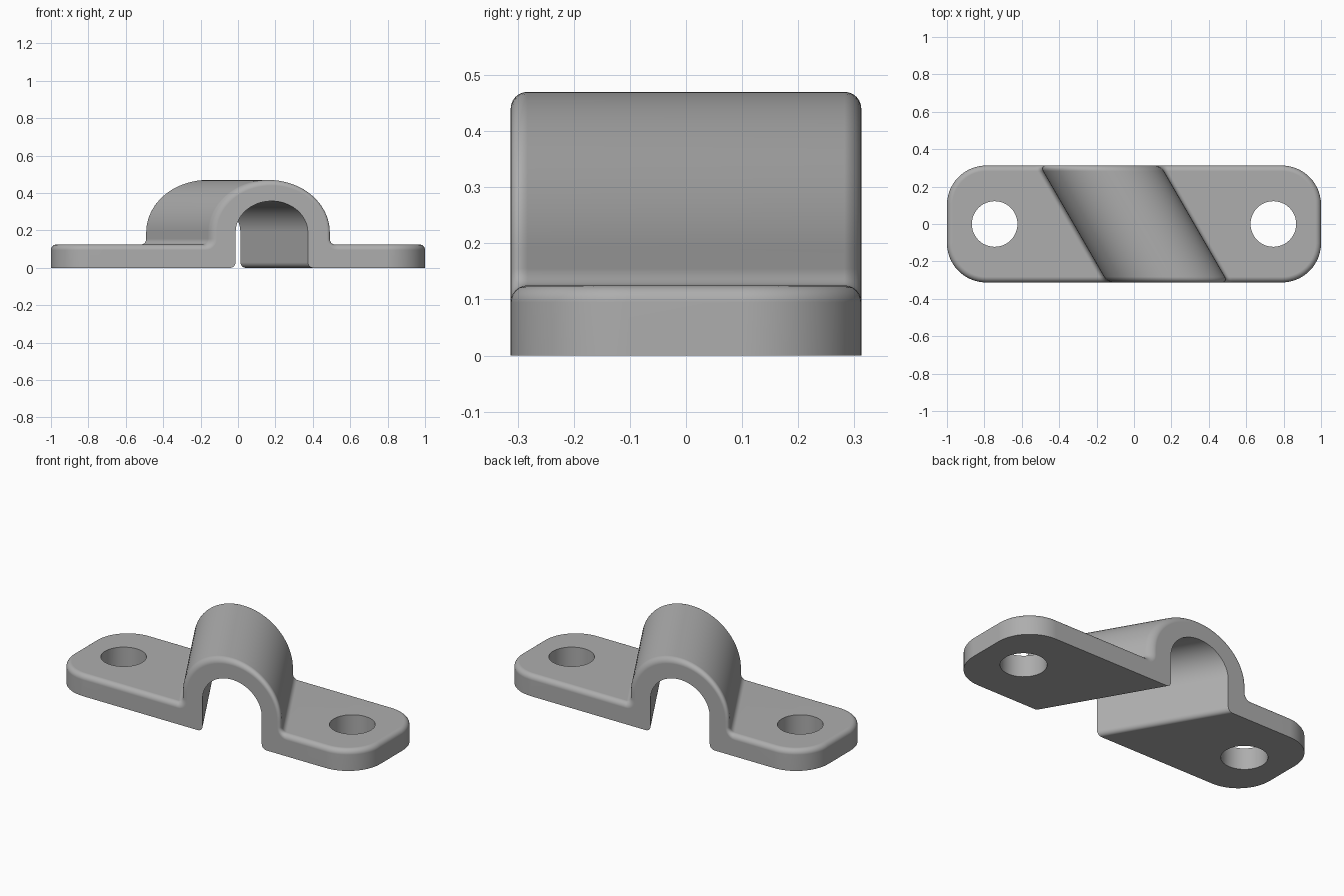
import bpy, bmesh
from math import sin, cos, pi, tan, radians

if "Cube" in bpy.data.objects:
    bpy.data.objects.remove(bpy.data.objects["Cube"])

HALF_W, THICK, ROUND = 0.3125, 0.125, 0.03   # plate half width, thickness, edge rounding
JOIN, CORNER = 0.6, 0.21                     # where tabs meet the bridge, tab corner radius
HOLE_X, HOLE_R = 0.745, 0.122
ARCH_Z, SKEW = 0.19, tan(radians(30))
OUT_X, OUT_Z, IN_X, IN_Z = 0.323, 0.28, 0.193, 0.167
STEPS = [i / 6 * pi / 2 for i in range(7)]

grey = bpy.data.materials.new("grey metal")
grey.use_nodes = True
colour = (0.42, 0.42, 0.42, 1)
grey.diffuse_color = colour
grey.node_tree.nodes["Principled BSDF"].inputs["Base Color"].default_value = colour


def arc(cx, cz, rx, rz, a0, a1, n):
    angles = [radians(a0 + (a1 - a0) * i / n) for i in range(n + 1)]
    return [(cx + rx * cos(a), cz + rz * sin(a)) for a in angles]


def loft(bm, rings, skip=()):
    """Bridge closed rings of points and cap both ends."""
    rows = [[bm.verts.new(p) for p in ring] for ring in rings]
    n = len(rows[0])
    for a, b in zip(rows, rows[1:]):
        for i in range(n):
            if i not in skip:
                j = (i + 1) % n
                bm.faces.new((a[i], a[j], b[j], b[i]))
    bm.faces.new(rows[0])
    bm.faces.new(rows[-1])
    bmesh.ops.recalc_face_normals(bm, faces=bm.faces)


def make_object(name, bm):
    mesh = bpy.data.meshes.new(name)
    bm.to_mesh(mesh)
    bm.free()
    mesh.materials.append(grey)
    obj = bpy.data.objects.new(name, mesh)
    bpy.context.collection.objects.link(obj)
    return obj


def activate(obj):
    bpy.ops.object.select_all(action='DESELECT')
    obj.select_set(True)
    bpy.context.view_layer.objects.active = obj


def bridge_ring(y, drop):
    """Cross-section of the arch, its feet fillets and the plate beside it."""
    def both(half):
        return half + [(-u, z) for u, z in reversed(half)]
    foot = arc(OUT_X + ROUND, THICK + ROUND, ROUND + drop, ROUND + drop, 270, 180, 6)
    crown = arc(0, ARCH_Z, OUT_X - drop, OUT_Z - drop, 0, 90, 20)
    outer = both(foot + crown[:-1] + [(0.0, crown[-1][1])])
    lip = arc(IN_X + ROUND, ROUND, ROUND, ROUND, 270, 180, 6)
    inner = both(lip + arc(0, ARCH_Z, IN_X, IN_Z, 0, 88, 18))
    ring = [(JOIN, y, THICK - drop)]
    ring += [(u - y * SKEW, y, z) for u, z in outer]
    ring += [(-JOIN, y, THICK - drop), (-JOIN, y, 0)]
    ring += [(u - y * SKEW, y, z) for u, z in reversed(inner)]
    ring.append((JOIN, y, 0))
    return ring, len(outer) + 1


# Slanted arch with rounded front and back rims
levels = [(-HALF_W + ROUND * (1 - cos(t)), ROUND * (1 - sin(t))) for t in STEPS]
levels += [(-y, d) for y, d in reversed(levels)]
bm = bmesh.new()
rings = [bridge_ring(y, d)[0] for y, d in levels]
left_end = bridge_ring(0, 0)[1]
loft(bm, rings, skip=(left_end, len(rings[0]) - 1))
clamp = make_object("pipe_clamp", bm)


# Rounded mounting tabs with a screw hole
def make_tab(name, side):
    def ring(z, inset):
        r, cx, cy = CORNER - inset, 1 - CORNER, HALF_W - CORNER
        pts = [(JOIN, -HALF_W + inset)]
        pts += arc(cx, -cy, r, r, -90, 0, 14) + arc(cx, cy, r, r, 0, 90, 14)
        pts.append((JOIN, HALF_W - inset))
        return [(side * x, y, z) for x, y in pts]

    bm = bmesh.new()
    rings = [ring(0, 0)]
    rings += [ring(THICK - ROUND * (1 - sin(t)), ROUND * (1 - cos(t))) for t in STEPS]
    loft(bm, rings)
    tab = make_object(name, bm)

    bpy.ops.mesh.primitive_cylinder_add(vertices=48, radius=HOLE_R, depth=1,
                                        location=(side * HOLE_X, 0, 0))
    cutter = bpy.context.object
    cutter.hide_render = True
    cutter.data.materials.append(grey)
    activate(tab)
    cut = tab.modifiers.new("screw hole", 'BOOLEAN')
    cut.operation, cut.solver, cut.object = 'DIFFERENCE', 'EXACT', cutter
    bpy.ops.object.modifier_apply(modifier=cut.name)
    bpy.data.objects.remove(cutter)

    # Open the side that joins the bridge
    bm = bmesh.new()
    bm.from_mesh(tab.data)
    inside = [f for f in bm.faces if all(abs(abs(v.co.x) - JOIN) < 1e-4 for v in f.verts)]
    bmesh.ops.delete(bm, geom=inside, context='FACES')
    bm.to_mesh(tab.data)
    bm.free()
    return tab


tabs = [make_tab("left_tab", 1), make_tab("right_tab", -1)]

# Weld everything into one piece
activate(clamp)
for tab in tabs:
    tab.select_set(True)
bpy.ops.object.join()
bm = bmesh.new()
bm.from_mesh(clamp.data)
bmesh.ops.remove_doubles(bm, verts=bm.verts, dist=0.0005)
bmesh.ops.recalc_face_normals(bm, faces=bm.faces)
bm.to_mesh(clamp.data)
bm.free()

activate(clamp)
bpy.ops.object.shade_smooth_by_angle(angle=radians(35))
weighted = clamp.modifiers.new("even shading", 'WEIGHTED_NORMAL')
weighted.keep_sharp = True
